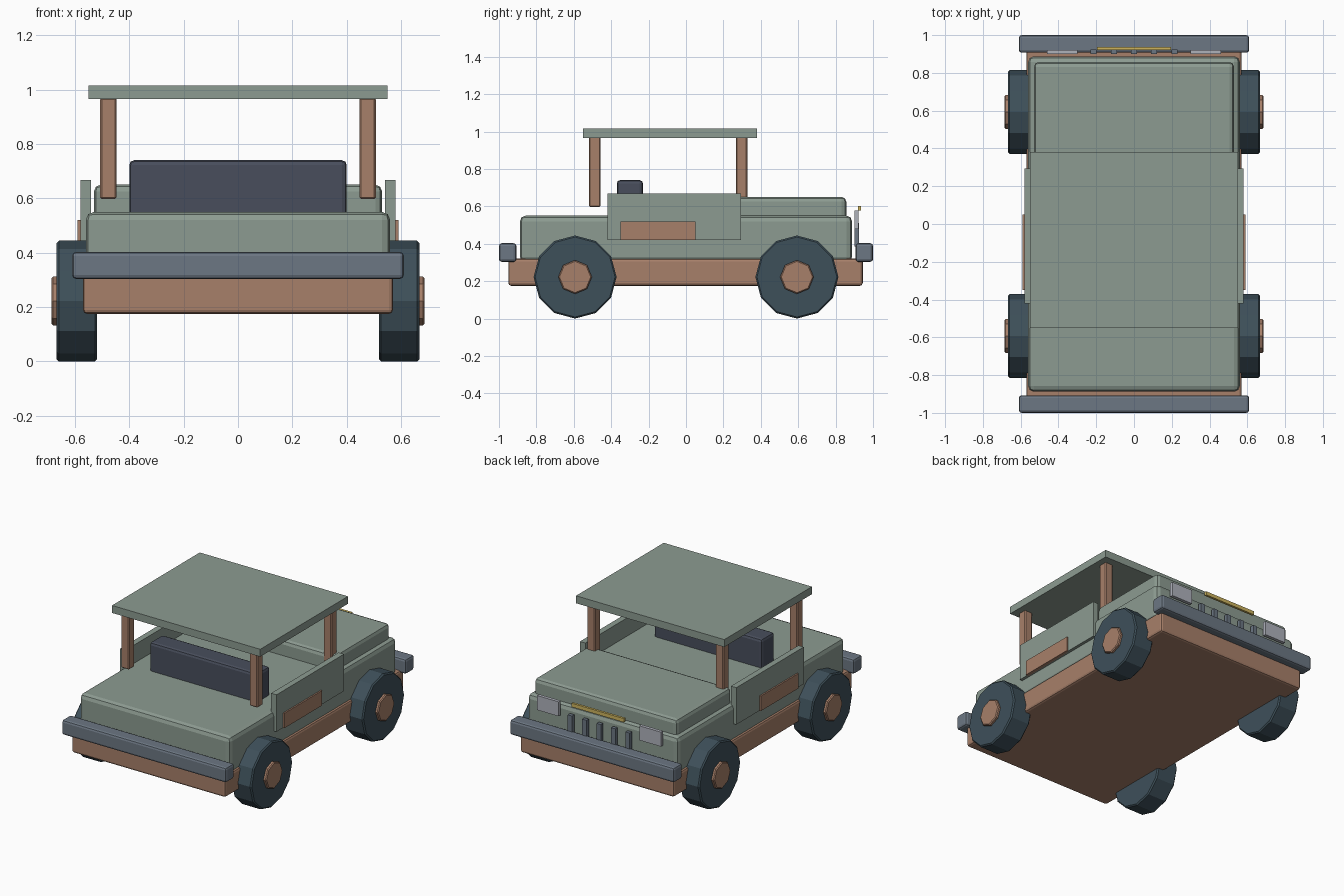
import bpy, bmesh, math
from mathutils import Matrix

if "Cube" in bpy.data.objects:
    bpy.data.objects.remove(bpy.data.objects["Cube"])


def material(name, rgb):
    m = bpy.data.materials.new(name)
    m.diffuse_color = (*rgb, 1)
    m.use_nodes = True
    m.node_tree.nodes["Principled BSDF"].inputs["Base Color"].default_value = m.diffuse_color
    return m


SAGE = material("sage", (0.265, 0.33, 0.285))
TAN = material("tan", (0.39, 0.216, 0.144))
RUBBER = material("rubber", (0.048, 0.08, 0.102))
STEEL = material("steel", (0.15, 0.184, 0.227))
SEAT = material("upholstery", (0.065, 0.076, 0.107))
GLASS = material("glass", (0.43, 0.445, 0.5))
GOLD = material("gold", (0.61, 0.456, 0.114))


def finish(name, bm, mat, bevel, segments):
    mesh = bpy.data.meshes.new(name)
    bm.to_mesh(mesh)
    bm.free()
    mesh.materials.append(mat)
    ob = bpy.data.objects.new(name, mesh)
    bpy.context.collection.objects.link(ob)
    if bevel:
        mod = ob.modifiers.new("bevel", 'BEVEL')
        mod.width, mod.segments = bevel, segments
        mod.limit_method, mod.angle_limit = 'ANGLE', math.radians(50)
    return ob


def box(name, x, y, z, mat, bevel=0, segments=2):
    """Box from (low, high) ranges on each axis."""
    bm = bmesh.new()
    size = [b - a for a, b in (x, y, z)]
    mid = [(a + b) / 2 for a, b in (x, y, z)]
    bmesh.ops.create_cube(bm, size=1, matrix=Matrix.Translation(mid) @ Matrix.Diagonal((*size, 1)))
    return finish(name, bm, mat, bevel, segments)


def disc(name, x, y, z, radius, sides, mat, bevel):
    """Low-poly cylinder lying along x, with a vertex at the top."""
    bm = bmesh.new()
    place = Matrix.Translation(((x[0] + x[1]) / 2, y, z)) @ Matrix.Rotation(math.pi / 2, 4, 'Y')
    bmesh.ops.create_cone(bm, cap_ends=True, segments=sides, radius1=radius, radius2=radius,
                          depth=x[1] - x[0], matrix=place)
    return finish(name, bm, mat, bevel, 1)


def sided(s, a, b):
    return tuple(sorted((s * a, s * b)))


# Chassis, body, hood, roof and seat
box("chassis", (-0.57, 0.57), (-0.95, 0.945), (0.175, 0.32), TAN, 0.015)
box("body", (-0.56, 0.56), (-0.888, 0.888), (0.30, 0.55), SAGE, 0.03)
box("hood", (-0.53, 0.53), (0.272, 0.857), (0.50, 0.65), SAGE, 0.025)
box("roof", (-0.55, 0.55), (-0.55, 0.38), (0.965, 1.015), SAGE)
box("seat_back", (-0.40, 0.40), (-0.37, -0.23), (0.50, 0.74), SEAT, 0.018)

# Bumpers
box("front_bumper", (-0.61, 0.61), (-1.0, -0.907), (0.303, 0.403), STEEL, 0.015)
box("rear_bumper", (-0.61, 0.61), (0.907, 1.0), (0.303, 0.403), STEEL, 0.015)

for s, side in ((-1, "left"), (1, "right")):
    # Doors with trim panels
    box(f"{side}_door", sided(s, 0.54, 0.58), (-0.42, 0.295), (0.42, 0.668), SAGE)
    box(f"{side}_door_trim", sided(s, 0.57, 0.59), (-0.35, 0.05), (0.42, 0.52), TAN)
    # Lamps
    box(f"{side}_lamp", sided(s, 0.30, 0.46), (0.90, 0.922), (0.48, 0.577), GLASS)
    for f, end in ((-1, "front"), (1, "rear")):
        # Roof posts
        yc = -0.487 if f < 0 else 0.297
        box(f"{end}_{side}_post", sided(s, 0.447, 0.507), (yc - 0.031, yc + 0.031),
            (0.597, 0.97), TAN, 0.006, 1)
        # Wheels and hubs
        disc(f"{end}_{side}_wheel", sided(s, 0.518, 0.667), f * 0.593, 0.222, 0.222, 12, RUBBER, 0.008)
        disc(f"{end}_{side}_hub", sided(s, 0.60, 0.686), f * 0.593, 0.222, 0.09, 8, TAN, 0.006)

# Grille slats and trim plate
for i in range(5):
    xc = (i - 2) * 0.107
    box(f"grille_slat_{i + 1}", (xc - 0.016, xc + 0.016), (0.90, 0.925), (0.385, 0.51), STEEL)
box("grille_plate", (-0.195, 0.195), (0.92, 0.936), (0.577, 0.602), GOLD)
